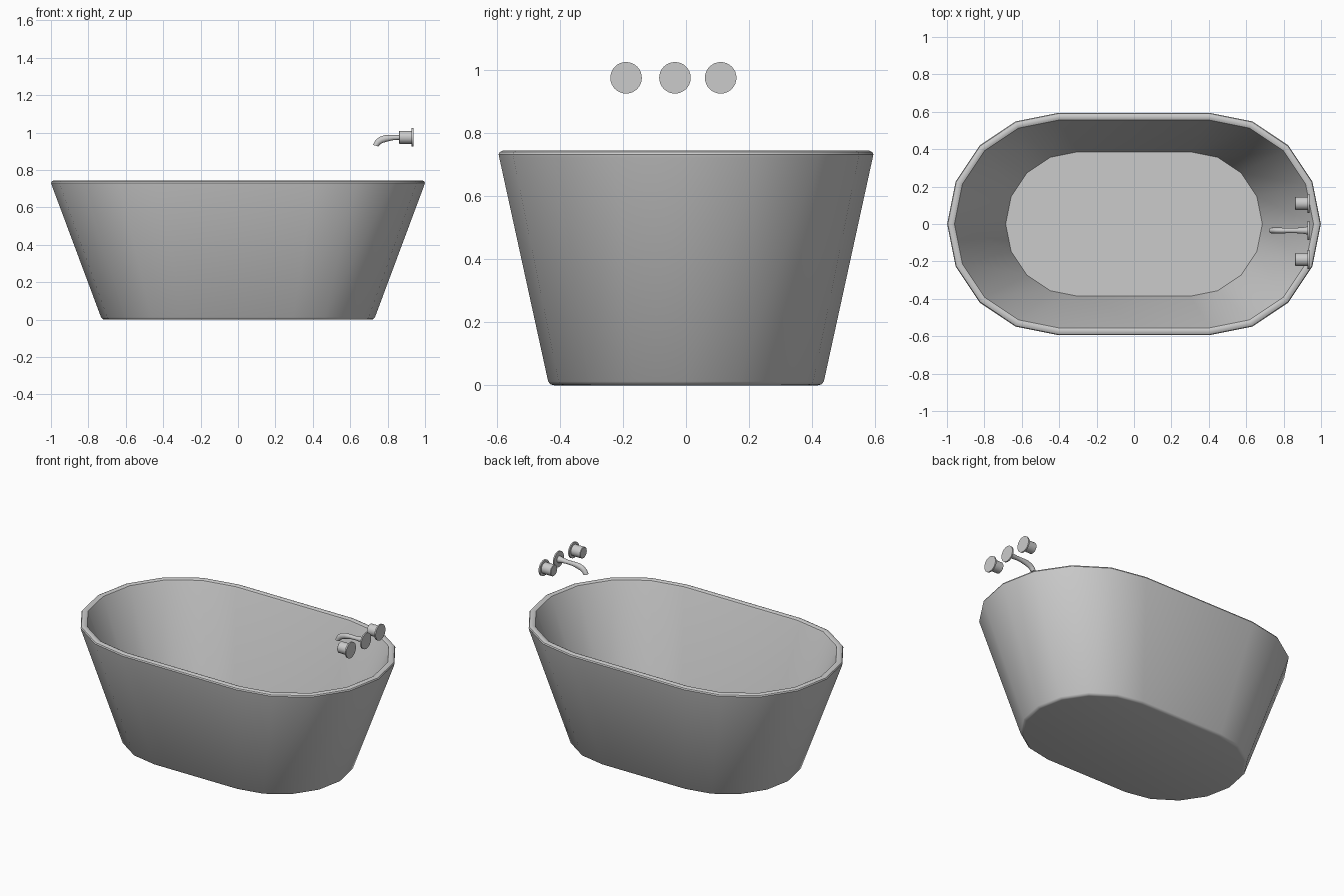
import bpy, bmesh, math
from math import sin, cos, pi, radians

if "Cube" in bpy.data.objects:
    bpy.data.objects.remove(bpy.data.objects["Cube"])


def loft(name, rings, angle=35):
    """Skin a list of equal-length rings and cap both ends."""
    bm = bmesh.new()
    loops = [[bm.verts.new(p) for p in ring] for ring in rings]
    n = len(loops[0])
    for a, b in zip(loops, loops[1:]):
        for i in range(n):
            j = (i + 1) % n
            bm.faces.new((a[i], a[j], b[j], b[i]))
    bm.faces.new(loops[0])
    bm.faces.new(loops[-1])
    bmesh.ops.recalc_face_normals(bm, faces=bm.faces)
    me = bpy.data.meshes.new(name)
    bm.to_mesh(me)
    bm.free()
    me.shade_smooth()
    me.set_sharp_from_angle(angle=radians(angle))
    ob = bpy.data.objects.new(name, me)
    bpy.context.collection.objects.link(ob)
    return ob


def stadium(c, r, z, segs=8):
    """Two half circles of radius r, centred at x = +-c."""
    pts = []
    for side, start in ((1, -pi / 2), (-1, pi / 2)):
        for i in range(segs + 1):
            t = start + pi * i / segs
            pts.append((side * c + r * cos(t), r * sin(t), z))
    return pts


def circle_x(x, y, z, r, n=32):
    """Circle facing along x."""
    return [(x, y + r * cos(2 * pi * i / n), z + r * sin(2 * pi * i / n))
            for i in range(n)]


# bathtub: outer wall, rounded rim, inner wall and floor
tub_profile = [
    (.295, .418, .0), (.295, .429, .003), (.295, .437, .012),
    (.405, .592, .722), (.405, .594, .732), (.405, .590, .740), (.405, .580, .745),
    (.405, .565, .745), (.405, .555, .740), (.404, .550, .728),
    (.300, .386, .035),
]
loft("bathtub", [stadium(*p) for p in tub_profile])

# wall plates and the two round tap handles
TAP_Z = .975
for label, y in (("left", -.19), ("middle", -.035), ("right", .11)):
    loft(label + "_wall_plate",
         [circle_x(x, y, TAP_Z, .05) for x in (.928, .937)])
    if label != "middle":
        loft(label + "_handle",
             [circle_x(x, y, TAP_Z, r)
              for x, r in ((.862, .033), (.864, .035), (.930, .035))])

# spout: flattened ellipses swept along a drooping path
# (x, z, half width, half height, tilt in degrees)
spout_path = [
    (.930, .975, .022, .022, 0), (.905, .975, .017, .016, 0),
    (.865, .974, .014, .012, 0), (.825, .973, .014, .014, 3),
    (.790, .969, .015, .018, 12), (.765, .961, .015, .018, 28),
    (.748, .949, .015, .017, 48), (.736, .930, .015, .015, 75),
]
rings = []
for x, z, w, h, tilt in spout_path:
    t = radians(tilt)
    rings.append([(x - h * sin(a) * sin(t), -.035 + w * cos(a),
                   z + h * sin(a) * cos(t))
                  for a in (2 * pi * i / 20 for i in range(20))])
loft("spout", rings, 45)
